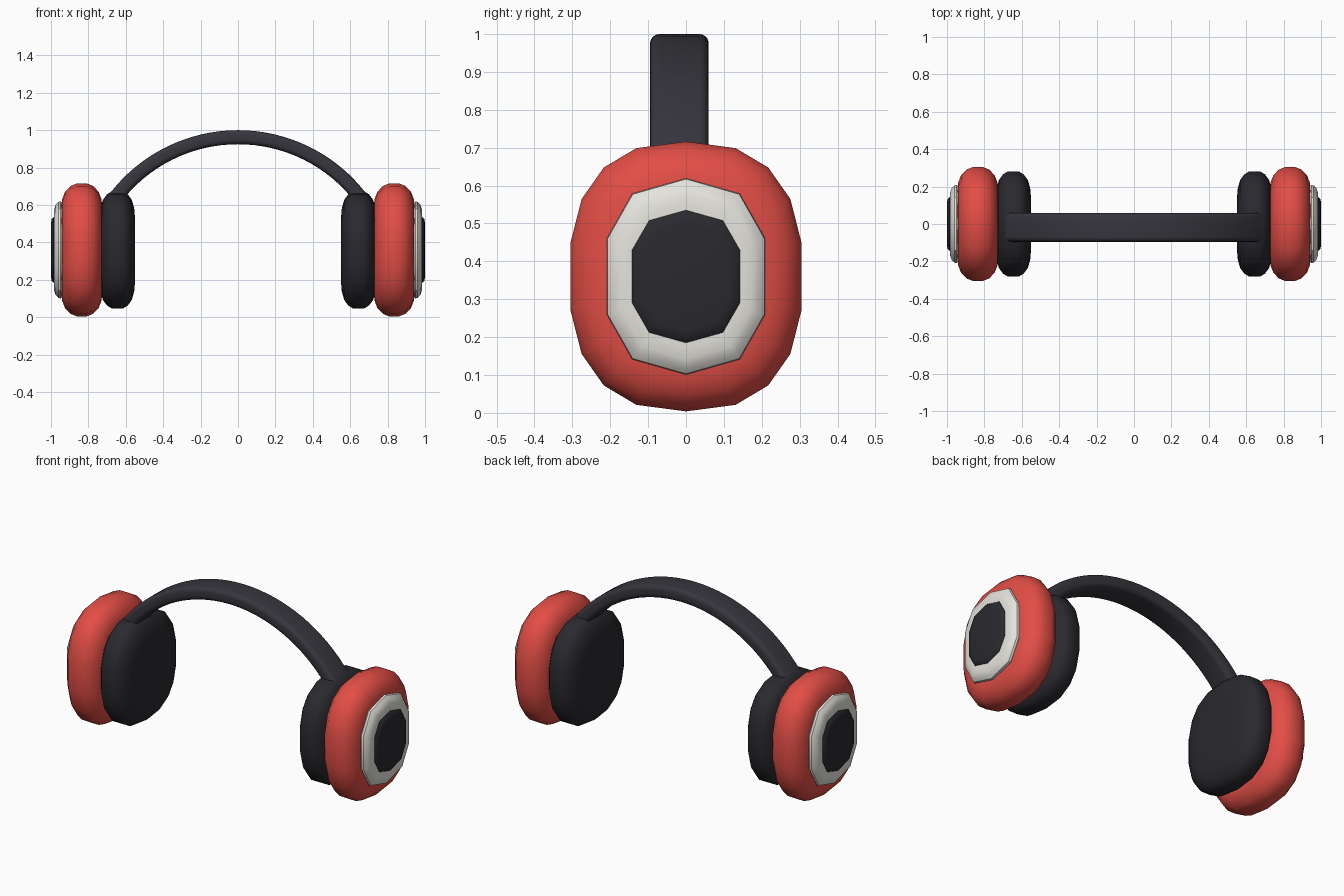
import bpy, bmesh, math

if "Cube" in bpy.data.objects:
    bpy.data.objects.remove(bpy.data.objects["Cube"])

def material(name, rgb):
    m = bpy.data.materials.new(name)
    m.diffuse_color = (*rgb, 1)
    m.use_nodes = True
    m.node_tree.nodes["Principled BSDF"].inputs["Base Color"].default_value = m.diffuse_color
    return m

RED = material("red", (0.76, 0.075, 0.06))
WHITE = material("off_white", (0.78, 0.77, 0.72))
DARK = material("dark", (0.022, 0.022, 0.028))
BAND = material("band_dark", (0.036, 0.036, 0.046))

def loft(name, rings, mat, angle):
    """Skin a list of equal-length closed rings and cap both ends."""
    bm = bmesh.new()
    rows = [[bm.verts.new(p) for p in r] for r in rings]
    n = len(rows[0])
    for r, s in zip(rows, rows[1:]):
        for i in range(n):
            j = (i + 1) % n
            bm.faces.new((r[i], r[j], s[j], s[i]))
    bm.faces.new(rows[0])
    bm.faces.new(rows[-1])
    bmesh.ops.recalc_face_normals(bm, faces=bm.faces)
    me = bpy.data.meshes.new(name)
    bm.to_mesh(me)
    bm.free()
    me.materials.append(mat)
    ob = bpy.data.objects.new(name, me)
    bpy.context.collection.objects.link(ob)
    bpy.ops.object.select_all(action='DESELECT')
    ob.select_set(True)
    bpy.context.view_layer.objects.active = ob
    bpy.ops.object.shade_smooth_by_angle(angle=math.radians(angle))
    return ob

def soft(v):
    return math.copysign(abs(v) ** 0.8, v)

def ear_part(name, sides, a, b, profile, mat, angle=40):
    """Squarish oval disc; profile lists (x, inset). Mirrored to both ears."""
    rings = []
    for x, d in profile:
        ts = [2 * math.pi * i / sides for i in range(sides)]
        rings.append([(x, (a - d) * soft(math.sin(t)), 0.36 + (b - d) * soft(math.cos(t)))
                      for t in ts])
    ob = loft(name, rings, mat, angle)
    ob.modifiers.new("both_ears", 'MIRROR').use_mirror_merge = False

def rounded(centre, half):
    """Symmetric rounded profile from (offset, inset) pairs."""
    return [(centre - o, d) for o, d in reversed(half)] + [(centre + o, d) for o, d in half]

# ear cups, cushions, rings and centre discs
ear_part("ear_cup", 18, 0.309, 0.356, rounded(0.835, [
    (0.025, 0), (0.06, 0.014), (0.09, 0.045), (0.105, 0.085), (0.11, 0.13)]), RED)
ear_part("ear_cushion", 18, 0.284, 0.313, rounded(0.645, [
    (0.03, 0), (0.055, 0.015), (0.077, 0.045), (0.09, 0.09), (0.095, 0.15)]), DARK)
ear_part("trim_ring", 10, 0.217, 0.259, [
    (0.93, 0.015), (0.948, 0), (0.96, 0.002), (0.975, 0.018), (0.983, 0.04), (0.985, 0.07)], WHITE, 35)
ear_part("centre_disc", 10, 0.149, 0.175, [
    (0.95, 0), (0.987, 0), (0.996, 0.01), (1.0, 0.03)], DARK)

# headband: rounded rectangle swept along an arc
section = []
for cx, cy, start in ((1, 1, 0), (-1, 1, 90), (-1, -1, 180), (1, -1, 270)):
    for k in range(5):
        t = math.radians(start + 22.5 * k)
        section.append((cx * 0.0525 + 0.025 * math.cos(t), cy * 0.0125 + 0.025 * math.sin(t)))
arc = []
for i in range(33):
    t = math.radians(-53 + 106 * i / 32)
    arc.append([((0.8255 + r) * math.sin(t), y - 0.0175, 0.137 + (0.8255 + r) * math.cos(t))
                for y, r in section])
loft("headband", arc, BAND, 40)
